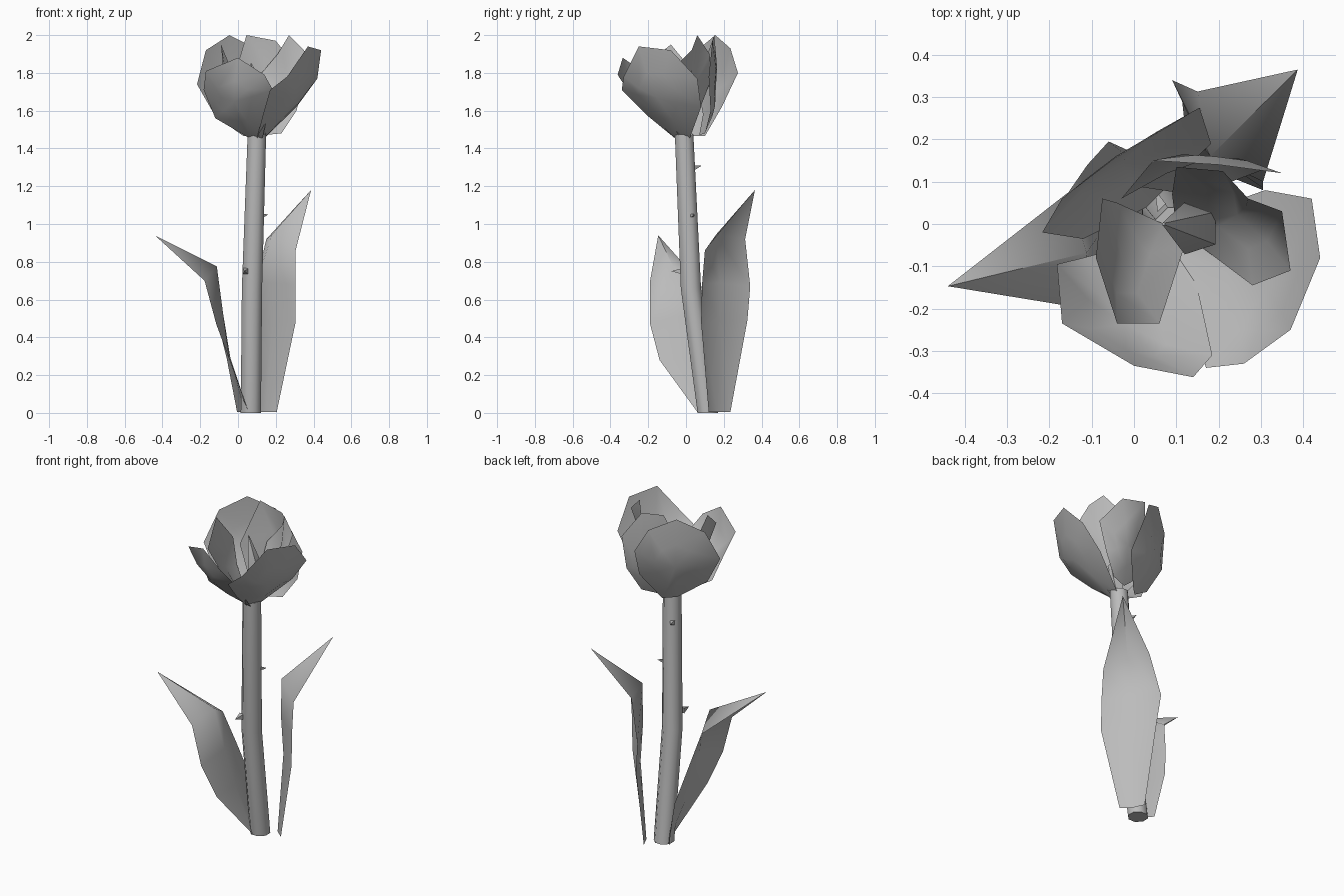
import bpy, math
from mathutils import Vector

grey = bpy.data.materials.new("plain_grey")
grey.diffuse_color = (0.5, 0.5, 0.5, 1)


def add_part(name, verts, faces, angle=60):
    me = bpy.data.meshes.new(name)
    me.from_pydata([tuple(v) for v in verts], [], faces)
    me.materials.append(grey)
    ob = bpy.data.objects.new(name, me)
    bpy.context.collection.objects.link(ob)
    bpy.ops.object.select_all(action='DESELECT')
    ob.select_set(True)
    bpy.context.view_layer.objects.active = ob
    bpy.ops.object.shade_smooth_by_angle(angle=math.radians(angle))
    return ob


def tube(name, path, sides=8):
    """Horizontal rings (x, y, z, radius) joined into a capped tube."""
    verts, faces = [], []
    for x, y, z, r in path:
        for i in range(sides):
            a = 2 * math.pi * (i + 0.5) / sides
            verts.append((x + r * math.cos(a), y + r * math.sin(a), z))
    for k in range(len(path) - 1):
        for i in range(sides):
            j = (i + 1) % sides
            faces.append((k * sides + i, k * sides + j, (k + 1) * sides + j, (k + 1) * sides + i))
    faces.append(tuple(reversed(range(sides))))
    faces.append(tuple(range((len(path) - 1) * sides, len(path) * sides)))
    return add_part(name, verts, faces, 50)


def leaf(name, rows, tip):
    """Rows of edge, spine, edge points from the base upward, then a pointed tip."""
    verts = [Vector(p) for row in rows for p in row]
    faces = []
    for k in range(len(rows) - 1):
        for c in (0, 1):
            i = 3 * k + c
            faces.append((i, i + 1, i + 4, i + 3))
    n = len(verts)
    verts.append(Vector(tip))
    faces += [(n - 3, n - 2, n), (n - 2, n - 1, n)]
    return add_part(name, verts, faces)


def petal(name, rim, bulge):
    """Rim loop around an inner loop pushed away from the flower axis."""
    rim = [Vector(p) for p in rim]
    n = len(rim)
    mid = sum(rim, Vector()) / n
    out = Vector((mid.x - 0.1, mid.y + 0.02, -0.08)).normalized() * bulge
    verts = rim + [p.lerp(mid, 0.5) + out * 0.75 for p in rim] + [mid + out]
    faces = []
    for i in range(n):
        j = (i + 1) % n
        faces += [(i, j, n + j, n + i), (n + i, n + j, 2 * n)]
    # face the outside of the flower
    a, b = rim[0] - mid, rim[1] - mid
    if a.cross(b).dot(out) < 0:
        faces = [f[::-1] for f in faces]
    return add_part(name, verts, faces)


# Stem
tube("stem", [(0.068, 0.115, 0, 0.058), (0.074, 0.026, 0.66, 0.058),
              (0.1, -0.01, 1.475, 0.053)])

# Thorns
for i, (base, d) in enumerate([((0.11, 0.02, 1.04), (1, 0.5, 0.2)),
                               ((0.04, -0.02, 0.75), (-0.1, -1, 0.0)),
                               ((0.07, 0.03, 1.295), (-0.4, 1, 0.25))]):
    d = Vector(d).normalized()
    side = d.cross(Vector((0, 0, 1))).normalized() * 0.015
    up = Vector((0, 0, 0.016))
    b = Vector(base)
    add_part(f"thorn_{i + 1}", [b + side + up, b - side + up, b - side - up, b + side - up, b + d * 0.058],
             [(0, 1, 4), (1, 2, 4), (2, 3, 4), (3, 0, 4), (3, 2, 1, 0)], 20)

# Leaves, each with the spine folded toward the stem
leaf("left_leaf", [((0.055, 0.06, 0.005), (0.035, 0.12, 0.005), (-0.005, 0.17, 0.005)),
                   ((-0.045, -0.14, 0.28), (-0.04, 0.03, 0.29), (-0.06, 0.195, 0.29)),
                   ((-0.115, -0.19, 0.47), (-0.078, -0.02, 0.52), (-0.11, 0.14, 0.49)),
                   ((-0.177, -0.19, 0.70), (-0.112, -0.068, 0.775), (-0.155, 0.075, 0.69))],
     (-0.44, -0.147, 0.94))
leaf("right_leaf", [((0.12, 0.235, 0.005), (0.15, 0.167, 0.005), (0.205, 0.12, 0.005)),
                    ((0.11, 0.325, 0.49), (0.18, 0.18, 0.48), (0.305, 0.08, 0.48)),
                    ((0.09, 0.34, 0.67), (0.165, 0.18, 0.69), (0.305, 0.085, 0.68)),
                    ((0.15, 0.313, 0.92), (0.18, 0.16, 0.945), (0.305, 0.10, 0.86))],
     (0.387, 0.365, 1.18))

# Petals
petal("front_petal", [(0.06, -0.03, 1.455), (-0.12, -0.08, 1.56), (-0.182, -0.095, 1.71),
                      (-0.17, -0.235, 1.81), (0.0, -0.335, 1.88), (0.14, -0.362, 1.79),
                      (0.185, -0.31, 1.71), (0.13, -0.06, 1.455)], 0.06)
petal("right_petal", [(0.10, -0.06, 1.455), (0.13, -0.2, 1.57), (0.17, -0.34, 1.71),
                      (0.26, -0.33, 1.78), (0.37, -0.25, 1.94), (0.44, -0.08, 1.92),
                      (0.42, 0.06, 1.77), (0.31, 0.08, 1.62), (0.14, 0.02, 1.455)], 0.06)
petal("back_left_petal", [(0.03, 0.04, 1.465), (-0.12, -0.035, 1.57), (-0.217, -0.02, 1.74),
                          (-0.17, 0.06, 1.92), (-0.045, 0.155, 2.0), (0.09, 0.235, 1.93),
                          (0.155, 0.275, 1.8), (0.182, 0.19, 1.62), (0.09, 0.1, 1.465)], 0.05)
petal("back_petal", [(0.13, 0.07, 1.47), (0.0, 0.09, 1.58), (-0.03, 0.06, 1.75), (0.045, 0.15, 2.0),
                     (0.2, 0.14, 1.97), (0.35, 0.12, 1.78), (0.31, 0.13, 1.6), (0.23, 0.1, 1.48)], 0.06)
petal("inner_right_petal", [(0.10, -0.01, 1.47), (0.09, 0.07, 1.6), (0.1, 0.135, 1.77), (0.21, 0.125, 1.9),
                            (0.27, 0.06, 2.0), (0.35, 0.03, 1.92), (0.37, -0.11, 1.78),
                            (0.28, -0.145, 1.67), (0.14, -0.04, 1.47)], 0.04)
petal("inner_left_petal", [(0.07, 0.0, 1.47), (-0.04, 0.05, 1.62), (-0.075, 0.06, 1.78),
                           (-0.09, -0.08, 1.95), (-0.04, -0.235, 1.83), (0.06, -0.235, 1.7),
                           (0.12, -0.05, 1.47)], 0.04)

# Pistil
tube("pistil", [(0.11, -0.01, 1.47, 0.03), (0.14, -0.01, 1.6, 0.065), (0.07, 0.0, 1.85, 0.004)], 5)
